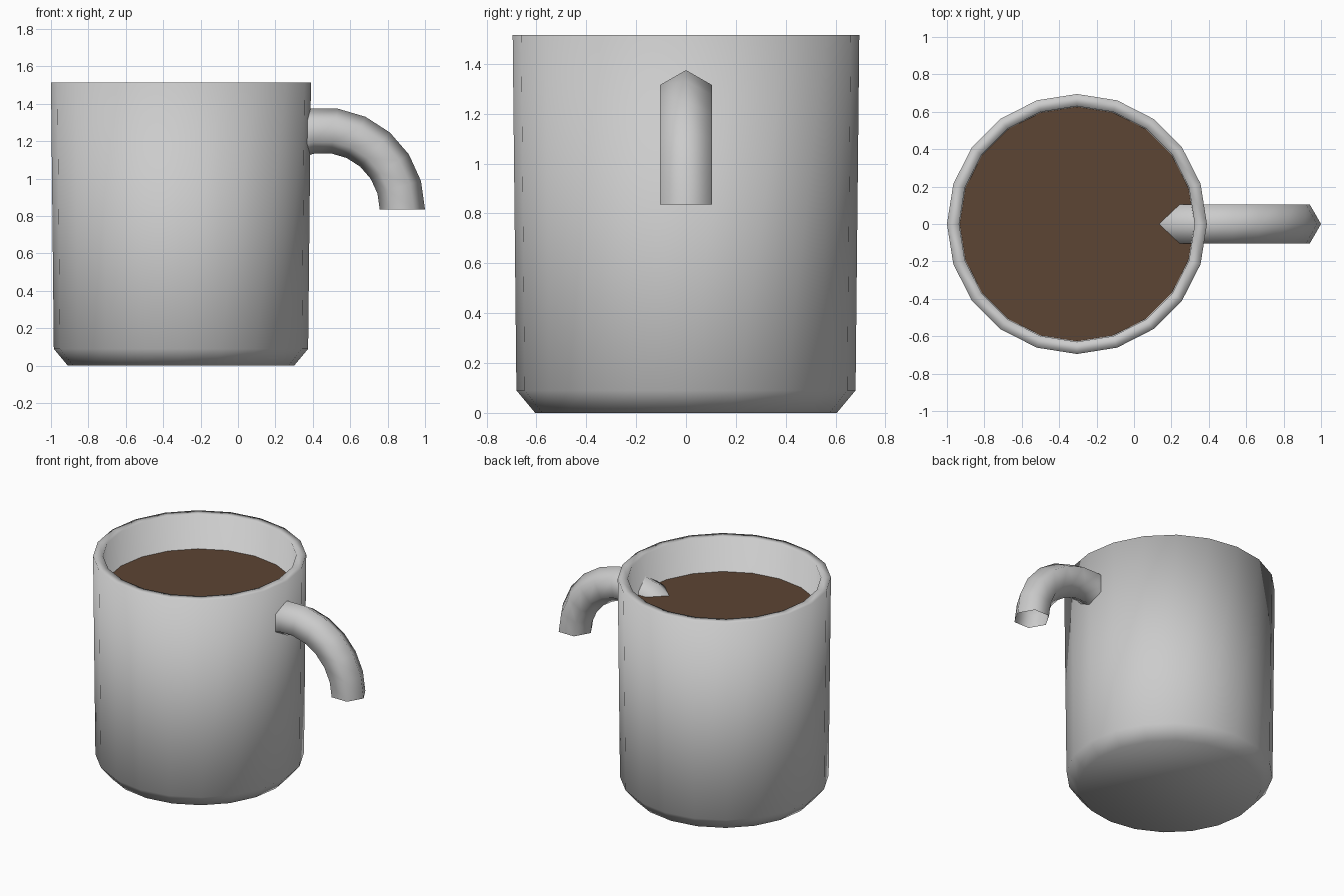
import bpy, bmesh
from math import sin, cos, pi

if "Cube" in bpy.data.objects:
    bpy.data.objects.remove(bpy.data.objects["Cube"])

CX = -0.305      # mug axis
SIDES = 20


def loft(name, rings, cap_start=False, cap_end=False, smooth=True, color=None):
    """Skin a list of closed rings of points, optionally capping the ends."""
    bm = bmesh.new()
    loops = [[bm.verts.new(p) for p in ring] for ring in rings]
    n = len(loops[0])
    for a, b in zip(loops, loops[1:]):
        for i in range(n):
            j = (i + 1) % n
            bm.faces.new((a[i], a[j], b[j], b[i]))
    if cap_start:
        bm.faces.new(loops[0][::-1])
    if cap_end:
        bm.faces.new(loops[-1])
    for f in bm.faces:
        f.smooth = smooth
    mesh = bpy.data.meshes.new(name)
    bm.to_mesh(mesh)
    bm.free()
    obj = bpy.data.objects.new(name, mesh)
    bpy.context.collection.objects.link(obj)
    if color:
        mat = bpy.data.materials.new(name)
        mat.diffuse_color = color
        mat.use_nodes = True
        mat.node_tree.nodes["Principled BSDF"].inputs["Base Color"].default_value = mat.diffuse_color
        mesh.materials.append(mat)
    return obj


def circle(r, z):
    return [(CX + r * cos(2 * pi * i / SIDES), r * sin(2 * pi * i / SIDES), z)
            for i in range(SIDES)]


# mug body: chamfered foot, slightly flaring wall, rim, inner wall and floor
profile = [(0.605, 0), (0.68, 0.09), (0.695, 1.515), (0.63, 1.515), (0.615, 0.09)]
loft("mug_body", [circle(r, z) for r, z in profile], cap_start=True, cap_end=True)

# coffee surface
loft("coffee", [circle(0.627, 1.27)], cap_end=True, smooth=False,
     color=(0.107, 0.058, 0.033, 1))

# handle: open half ring of six-sided tube, its inner end sunk into the mug
HX, HZ, RING, TUBE, STEPS = 0.455, 0.835, 0.424, 0.121, 11


def handle_ring(a):
    pts = []
    for k in range(6):
        t = 2 * pi * k / 6
        r = RING + TUBE * cos(t)
        pts.append((HX + r * cos(a), -TUBE * sin(t), HZ + r * sin(a)))
    return pts


loft("handle", [handle_ring(pi * i / STEPS) for i in range(STEPS + 1)])
